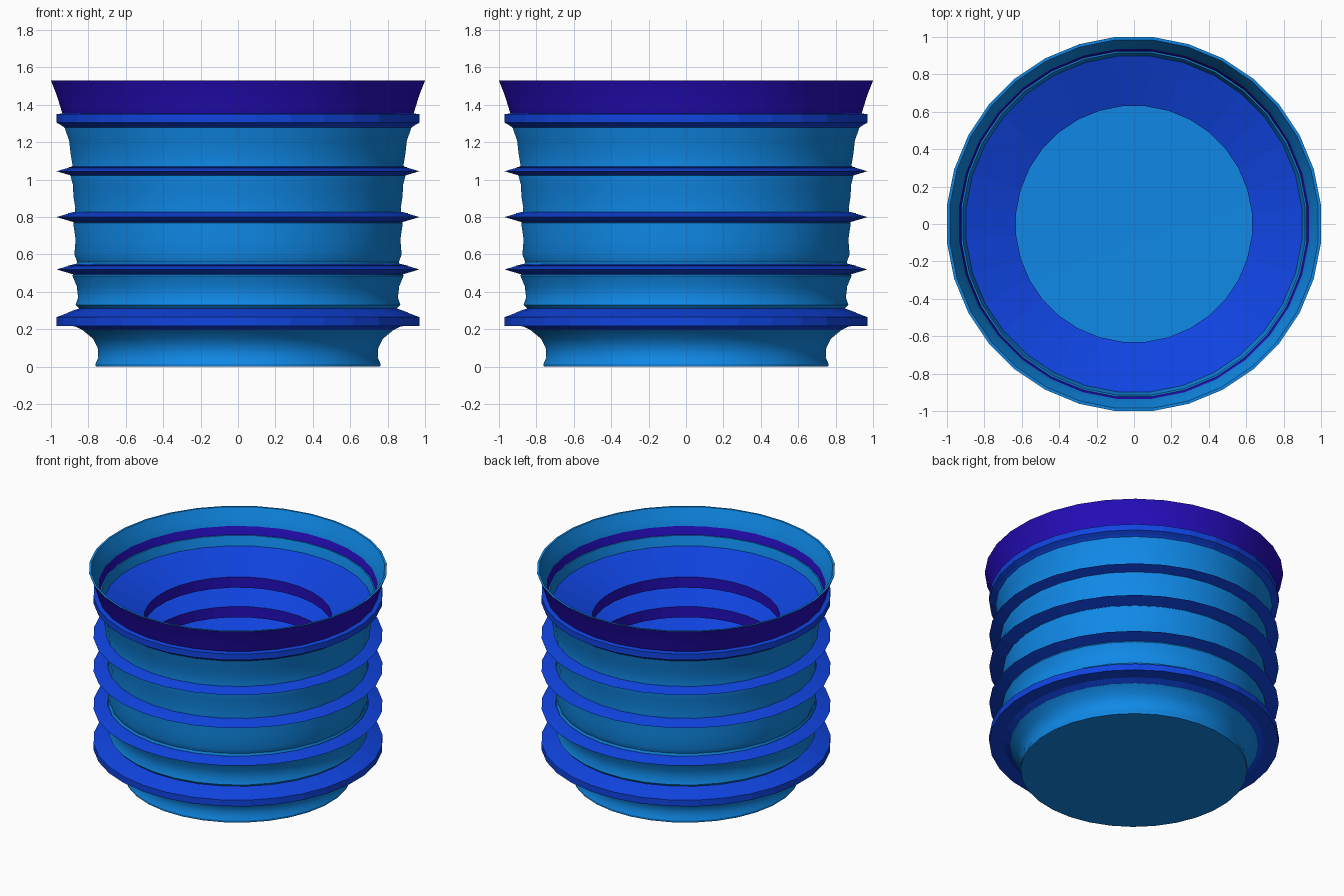
import bpy, math

if "Cube" in bpy.data.objects:
    bpy.data.objects.remove(bpy.data.objects["Cube"])

N = 32                                   # sides of every turned part
K = 1 / math.cos(math.pi / N)            # radii are measured to the flats


def material(name, rgb):
    m = bpy.data.materials.new(name)
    m.diffuse_color = (*rgb, 1)
    m.use_nodes = True
    m.node_tree.nodes["Principled BSDF"].inputs["Base Color"].default_value = m.diffuse_color
    return m


SKY = material("sky blue", (0.005, 0.25, 0.80))
ROYAL = material("royal blue", (0.005, 0.058, 0.76))
VIOLET = material("deep violet", (0.018, 0.004, 0.50))


def lathe(name, profile, mats, smooth=False, closed=True, rule=None):
    """Turn (radius, height) points around z; radius 0 makes a pole."""
    verts, rows, faces, slots = [], [], [], []
    for r, z in profile:
        start = len(verts)
        if r == 0:
            verts.append((0, 0, z))
            rows.append([start] * N)
        else:
            for i in range(N):
                a = 2 * math.pi * (i + 0.5) / N
                verts.append((r * K * math.cos(a), r * K * math.sin(a), z))
            rows.append(list(range(start, start + N)))
    count = len(profile) if closed else len(profile) - 1
    for s in range(count):
        a, b = rows[s], rows[(s + 1) % len(rows)]
        if a[0] == a[1] and b[0] == b[1]:
            continue
        for i in range(N):
            j = (i + 1) % N
            quad = [a[i], a[j], b[j], b[i]]
            faces.append(list(dict.fromkeys(quad)))
            slots.append(rule(s) if rule else 0)
    me = bpy.data.meshes.new(name)
    me.from_pydata(verts, [], faces)
    for m in mats:
        me.materials.append(m)
    for p, s in zip(me.polygons, slots):
        p.material_index = s
    ob = bpy.data.objects.new(name, me)
    bpy.context.collection.objects.link(ob)
    if smooth:
        bpy.context.view_layer.objects.active = ob
        ob.select_set(True)
        bpy.ops.object.shade_smooth_by_angle(angle=math.radians(30))
        ob.select_set(False)
    return ob


# Body: floor, waisted foot, bulging wall sections and an inner skin
outer = [(0.76, 0), (0.762, 0.015), (0.747, 0.05), (0.75, 0.10), (0.775, 0.15),
         (0.83, 0.195), (0.82, 0.23), (0.83, 0.29), (0.868, 0.33), (0.855, 0.37),
         (0.862, 0.43), (0.885, 0.485), (0.86, 0.56), (0.875, 0.60), (0.868, 0.68),
         (0.88, 0.76), (0.87, 0.85), (0.88, 0.91), (0.882, 0.97), (0.895, 1.02),
         (0.885, 1.08), (0.895, 1.14), (0.903, 1.21), (0.928, 1.28), (0.935, 1.35)]
inner = [(0.915, 1.35), (0.89, 1.25), (0.86, 1.05), (0.84, 0.5), (0.80, 0.25),
         (0.72, 0.12), (0.70, 0.03)]
lathe("body", [(0, 0)] + outer + inner + [(0, 0.02)], [SKY], smooth=True, closed=False)

# Flared rim: violet outside and in the lower throat, sky blue lip inside
rim = [(0.935, 1.34), (0.953, 1.40), (0.972, 1.46), (1.0, 1.53),
       (0.985, 1.53), (0.955, 1.46), (0.935, 1.41), (0.91, 1.28)]
lathe("rim", rim, [VIOLET, SKY], smooth=True, rule=lambda s: 1 if s in (3, 4, 5) else 0)


# Ribs: outside edge, then a dished disc inside that ends in a violet hole
def rib(name, edge, top, bottom, drop_z):
    prof = edge + [(0.91, top), (0.63, drop_z), (0.63, drop_z - 0.08), (0.88, bottom)]
    hole = len(edge) + 1
    lathe(name, prof, [ROYAL, VIOLET], rule=lambda s: 1 if s == hole else 0)


rib("upper_band", [(0.94, 1.288), (0.97, 1.305), (0.97, 1.35), (0.935, 1.355)],
    1.285, 1.24, 1.175)
for i, z in enumerate((1.045, 0.80, 0.52)):
    rib(f"rib_{i + 1}", [(0.875, z - 0.028), (0.97, z), (0.875, z + 0.028)],
        z + 0.02, z - 0.03, z - 0.09)
rib("lower_band", [(0.81, 0.215), (0.97, 0.218), (0.97, 0.265), (0.83, 0.318)],
    0.29, 0.22, 0.18)
